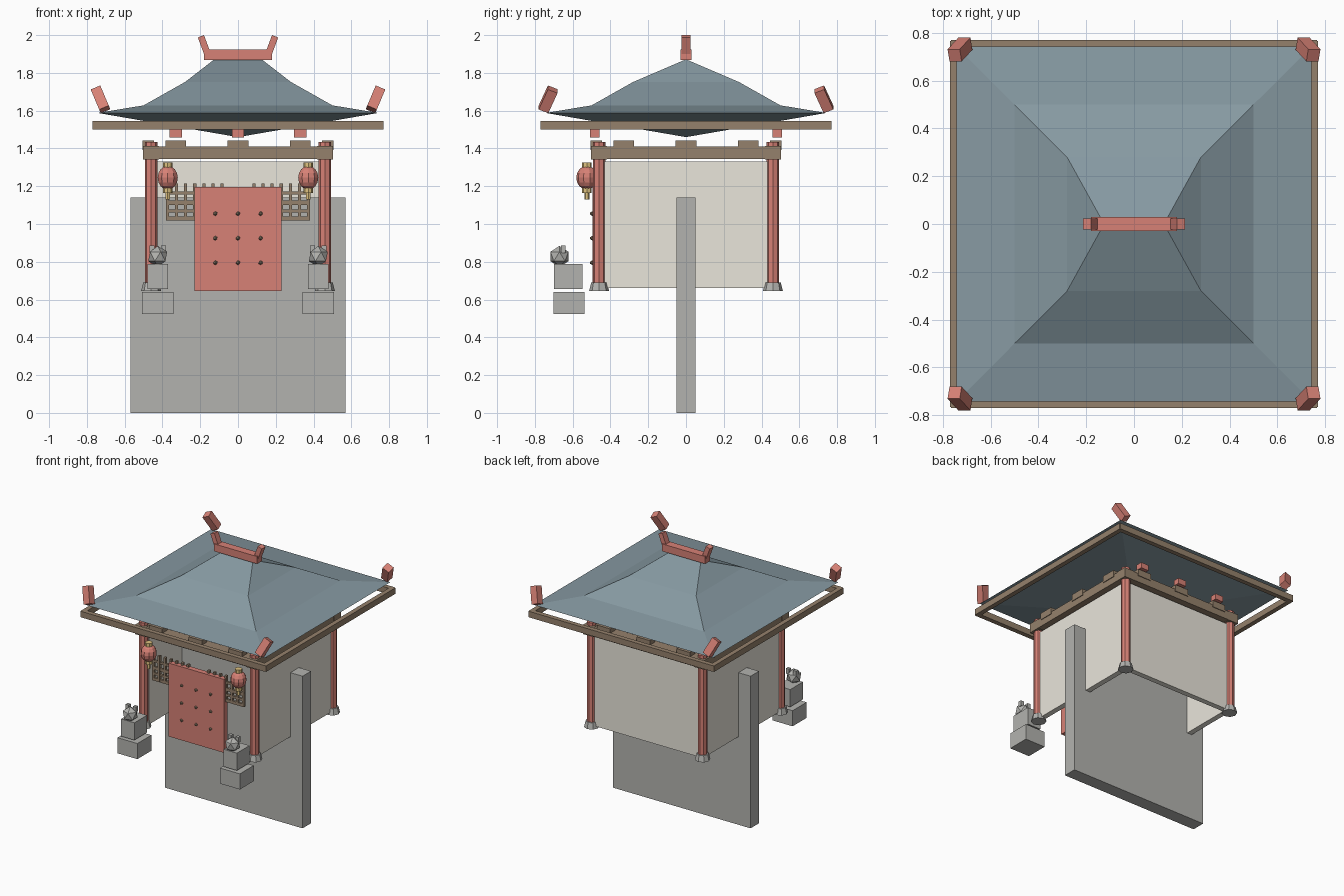
import bpy, bmesh, math
from mathutils import Vector

if "Cube" in bpy.data.objects:
    bpy.data.objects.remove(bpy.data.objects["Cube"])


def material(name, rgb):
    m = bpy.data.materials.new(name)
    m.diffuse_color = (*rgb, 1)
    m.use_nodes = True
    m.node_tree.nodes["Principled BSDF"].inputs["Base Color"].default_value = m.diffuse_color
    return m


RED = material("red_lacquer", (0.68, 0.22, 0.18))
WOOD = material("brown_wood", (0.30, 0.22, 0.15))
TILE = material("slate_tile", (0.24, 0.32, 0.36))
PLASTER = material("cream_plaster", (0.82, 0.79, 0.71))
GOLD = material("gold", (0.75, 0.55, 0.22))
STONE = material("grey_stone", (0.45, 0.45, 0.43))


def finish(name, bm, mat, loc=(0, 0, 0), rot=(0, 0, 0)):
    bmesh.ops.recalc_face_normals(bm, faces=bm.faces)
    me = bpy.data.meshes.new(name)
    bm.to_mesh(me)
    bm.free()
    me.materials.append(mat)
    ob = bpy.data.objects.new(name, me)
    ob.location, ob.rotation_euler = loc, rot
    bpy.context.collection.objects.link(ob)
    return ob


def box(name, loc, size, mat, rot=(0, 0, 0)):
    bm = bmesh.new()
    bmesh.ops.create_cube(bm, size=1)
    bmesh.ops.scale(bm, vec=Vector(size), verts=bm.verts)
    return finish(name, bm, mat, loc, rot)


def cone(name, x, y, z0, z1, r0, r1, mat, sides=8):
    bm = bmesh.new()
    bmesh.ops.create_cone(bm, cap_ends=True, segments=sides, radius1=r0,
                          radius2=r1, depth=z1 - z0)
    return finish(name, bm, mat, (x, y, (z0 + z1) / 2))


# Upright stone slab
box("stone_slab", (0, 0, 0.57), (1.14, 0.10, 1.14), STONE)

# Plaster walls on three sides
box("back_wall", (0, 0.45, 0.995), (0.88, 0.04, 0.67), PLASTER)
for s in (-1, 1):
    box("side_wall", (s * 0.45, 0, 0.995), (0.04, 0.88, 0.67), PLASTER)

# Columns, bases, corner blocks and upturned roof corners
for sx in (-1, 1):
    for sy in (-1, 1):
        x, y = sx * 0.46, sy * 0.46
        cone("column", x, y, 0.66, 1.435, 0.033, 0.033, RED)
        cone("column_base", x, y, 0.645, 0.69, 0.053, 0.042, STONE)
        box("corner_block", (x, y, 1.377), (0.085, 0.085, 0.07), WOOD)
        box("roof_corner_ornament", (sx * 0.728, sy * 0.73, 1.66),
            (0.055, 0.055, 0.125), RED, (sy * 0.4, sx * 0.4, 0))

# Ring beams, eave frame and brackets
for s in (-1, 1):
    box("front_back_beam", (0, s * 0.465, 1.377), (1.0, 0.07, 0.065), WOOD)
    box("side_beam", (s * 0.465, 0, 1.377), (0.07, 1.0, 0.065), WOOD)
    box("eave_board_x", (0, s * 0.752, 1.522), (1.53, 0.035, 0.045), WOOD)
    box("eave_board_y", (s * 0.752, 0, 1.522), (0.035, 1.53, 0.045), WOOD)
    for t in (-0.33, 0, 0.33):
        box("bracket", (t, s * 0.475, 1.417), (0.11, 0.06, 0.05), WOOD)
        box("side_bracket", (s * 0.475, t, 1.417), (0.06, 0.11, 0.05), WOOD)
        box("bracket_cap", (t, s * 0.484, 1.48), (0.065, 0.05, 0.042), RED)

# Hipped roof: stacked square rings, ridge line on top, shallow point below
bm = bmesh.new()
rings = []
for h, z in ((0.743, 1.588), (0.5, 1.628), (0.28, 1.752)):
    rings.append([bm.verts.new((a * h, b * h, z))
                  for a, b in ((-1, -1), (1, -1), (1, 1), (-1, 1))])
for lo, hi in zip(rings, rings[1:]):
    for i in range(4):
        j = (i + 1) % 4
        bm.faces.new((lo[i], lo[j], hi[j], hi[i]))
left, right = bm.verts.new((-0.125, 0, 1.872)), bm.verts.new((0.125, 0, 1.872))
a, b, c, d = rings[-1]
for f in ((a, b, right, left), (b, c, right), (c, d, left, right), (d, a, left)):
    bm.faces.new(f)
under = bm.verts.new((0, 0, 1.46))
for i in range(4):
    bm.faces.new((rings[0][(i + 1) % 4], rings[0][i], under))
finish("roof", bm, TILE)

# Ridge with upturned ends
box("ridge", (0, 0, 1.897), (0.36, 0.06, 0.055), RED)
for s in (-1, 1):
    box("ridge_end", (s * 0.179, 0, 1.947), (0.035, 0.045, 0.10), RED,
        (0, s * 0.36, 0))

# Door with three rows of studs
box("door", (0, -0.475, 0.92), (0.46, 0.04, 0.55), RED)
for x in (-0.12, 0, 0.12):
    for z in (0.795, 0.925, 1.055):
        bm = bmesh.new()
        bmesh.ops.create_icosphere(bm, subdivisions=1, radius=0.012)
        finish("door_stud", bm, WOOD, (x, -0.497, z))

for s in (-1, 1):
    # Lattice windows behind the door edges
    for i in range(7):
        box("lattice_upright", (s * (0.085 + i * 0.048), -0.465, 1.117),
            (0.016, 0.02, 0.195), WOOD)
    for z, h in ((1.029, 0.022), (1.07, 0.016), (1.112, 0.024), (1.163, 0.016)):
        box("lattice_rail", (s * 0.229, -0.465, z), (0.305, 0.016, h), WOOD)

    # Lanterns
    x, y = s * 0.372, -0.525
    bm = bmesh.new()
    bmesh.ops.create_uvsphere(bm, u_segments=10, v_segments=8, radius=0.056)
    bmesh.ops.scale(bm, vec=Vector((1, 1, 1.13)), verts=bm.verts)
    finish("lantern", bm, RED, (x, y, 1.245))
    cone("lantern_cap", x, y, 1.297, 1.325, 0.026, 0.026, GOLD)
    cone("lantern_foot", x, y, 1.165, 1.19, 0.026, 0.026, GOLD)
    cone("lantern_tassel", x, y, 1.13, 1.17, 0.013, 0.013, GOLD, 6)

    # Guardian statues on plinths
    x = s * 0.425
    box("statue_plinth", (x, -0.62, 0.582), (0.165, 0.165, 0.117), STONE)
    box("statue_body", (x, -0.624, 0.722), (0.11, 0.15, 0.13), STONE)
    bm = bmesh.new()
    bmesh.ops.create_icosphere(bm, subdivisions=1, radius=0.056)
    finish("statue_head", bm, STONE, (x, -0.67, 0.828))
    for e in (-1, 1):
        box("statue_ear", (x + e * 0.03, -0.65, 0.867), (0.025, 0.025, 0.04), STONE)
